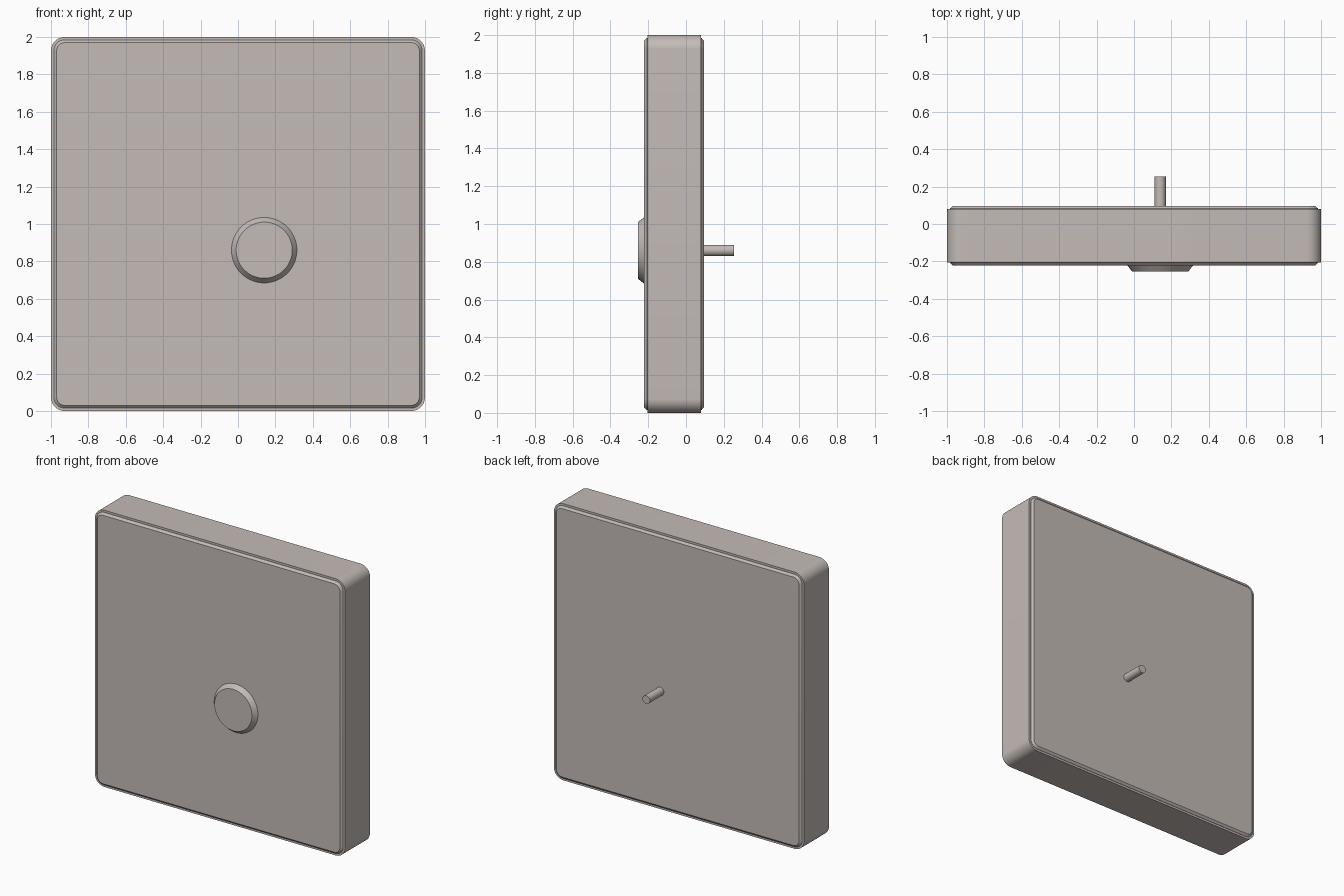
import bpy, bmesh, math

if "Cube" in bpy.data.objects:
    bpy.data.objects.remove(bpy.data.objects["Cube"])

mat = bpy.data.materials.new("warm grey")
mat.diffuse_color = (0.55, 0.495, 0.47, 1)
mat.use_nodes = True
mat.node_tree.nodes["Principled BSDF"].inputs["Base Color"].default_value = mat.diffuse_color


def rounded_square(half, radius, y, steps=10):
    # Outline in the xz plane, centred at z = 1
    c = half - radius
    pts = []
    for i, (sx, sz) in enumerate([(1, 1), (-1, 1), (-1, -1), (1, -1)]):
        for k in range(steps + 1):
            a = (i + k / steps) * math.pi / 2
            pts.append((sx * c + radius * math.cos(a), y,
                        1 + sz * c + radius * math.sin(a)))
    return pts


def circle(cx, cz, radius, y, n=64):
    return [(cx + radius * math.cos(2 * math.pi * k / n), y,
             cz + radius * math.sin(2 * math.pi * k / n)) for k in range(n)]


def loft(name, outlines):
    # Skin successive outlines and cap both ends
    bm = bmesh.new()
    rings = [[bm.verts.new(p) for p in o] for o in outlines]
    for a, b in zip(rings, rings[1:]):
        for i in range(len(a)):
            j = (i + 1) % len(a)
            bm.faces.new((a[i], a[j], b[j], b[i]))
    bm.faces.new(rings[0])
    bm.faces.new(rings[-1])
    bmesh.ops.recalc_face_normals(bm, faces=bm.faces)
    me = bpy.data.meshes.new(name)
    bm.to_mesh(me)
    bm.free()
    me.materials.append(mat)
    ob = bpy.data.objects.new(name, me)
    bpy.context.collection.objects.link(ob)
    bpy.ops.object.select_all(action='DESELECT')
    ob.select_set(True)
    bpy.context.view_layer.objects.active = ob
    bpy.ops.object.shade_smooth_by_angle(angle=math.radians(25))
    return ob


# Square case with a small step and chamfered rim on front and back
loft("case", [rounded_square(h, r, y) for h, r, y in [
    (0.970, 0.045, -0.222), (0.985, 0.06, -0.207), (0.985, 0.06, -0.205),
    (1.0, 0.075, -0.205), (1.0, 0.075, 0.08),
    (0.985, 0.06, 0.08), (0.985, 0.06, 0.082), (0.970, 0.045, 0.095)]])

# Tapered round knob on the front
KX, KZ = 0.14, 0.86
loft("knob", [circle(KX, KZ, 0.15, -0.255), circle(KX, KZ, 0.175, -0.2221)])

# Thin shaft out of the back
loft("shaft", [circle(KX, KZ, 0.03, 0.0951, 32), circle(KX, KZ, 0.03, 0.255, 32)])
